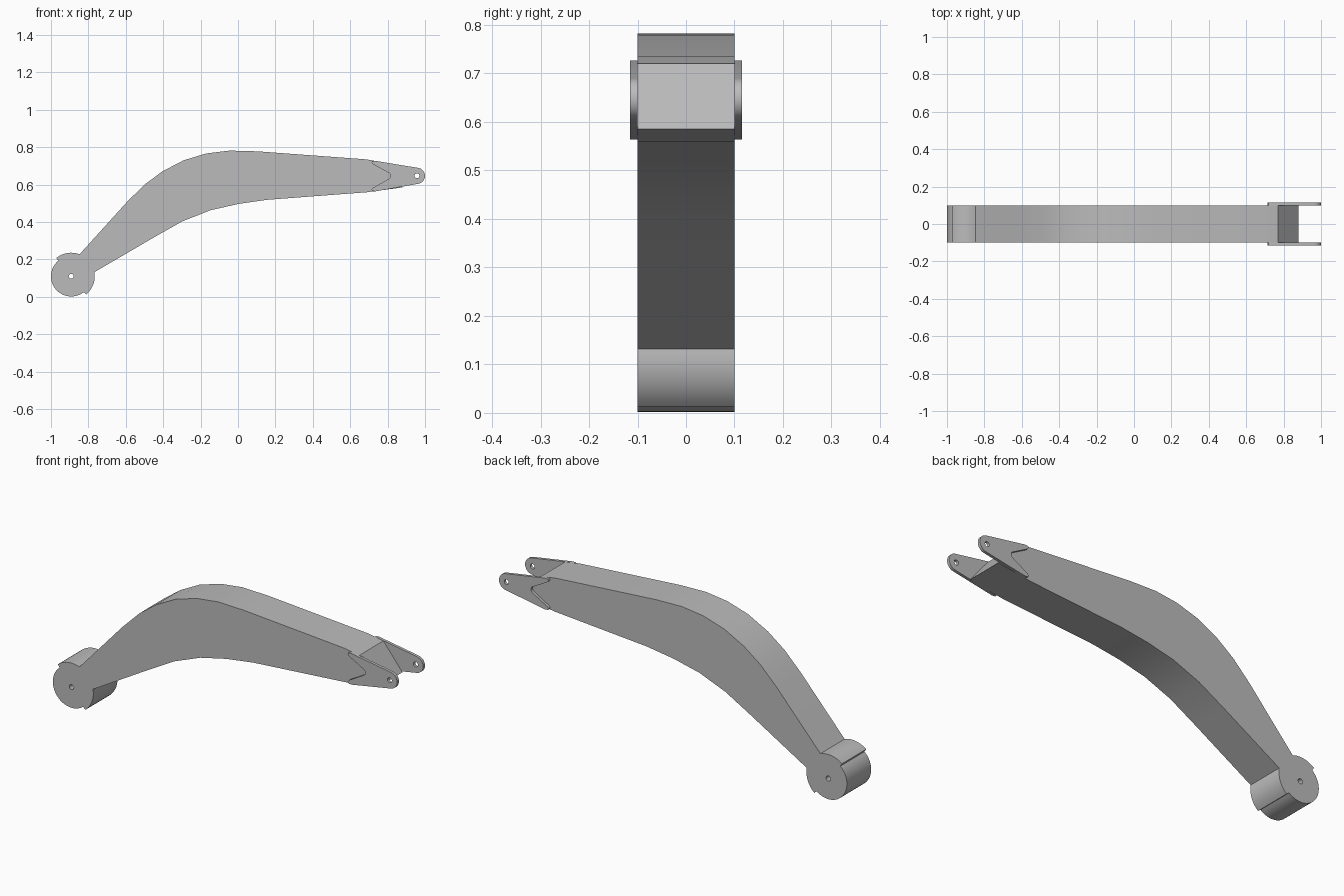
import bpy, bmesh
from math import radians, cos, sin

cube = bpy.data.objects.get("Cube")
if cube:
    bpy.data.objects.remove(cube, do_unlink=True)

grey = bpy.data.materials.new("plain grey")
grey.use_nodes = True
grey.diffuse_color = (0.5, 0.5, 0.5, 1)
grey.node_tree.nodes["Principled BSDF"].inputs["Base Color"].default_value = (0.5, 0.5, 0.5, 1)


def arc(cx, cz, r, start, end, steps):
    """Points along an arc, angles in degrees."""
    angles = [radians(start + (end - start) * i / steps) for i in range(steps + 1)]
    return [(cx + r * cos(a), cz + r * sin(a)) for a in angles]


def plate(name, loops, thickness, y):
    """Extrude side profiles (outline plus holes) across the width."""
    curve = bpy.data.curves.new(name, "CURVE")
    curve.dimensions = "2D"
    curve.fill_mode = "BOTH"
    curve.extrude = thickness / 2
    for loop in loops:
        spline = curve.splines.new("POLY")
        spline.points.add(len(loop) - 1)
        for point, (x, z) in zip(spline.points, loop):
            point.co = (x, z, 0, 1)
        spline.use_cyclic_u = True
    helper = bpy.data.objects.new(name + " profile", curve)
    bpy.context.collection.objects.link(helper)
    graph = bpy.context.evaluated_depsgraph_get()
    mesh = bpy.data.meshes.new_from_object(helper.evaluated_get(graph))
    bpy.data.objects.remove(helper, do_unlink=True)

    # Weld the caps to the walls and stand the profile upright
    bm = bmesh.new()
    bm.from_mesh(mesh)
    bmesh.ops.remove_doubles(bm, verts=bm.verts, dist=0.0001)
    for v in bm.verts:
        v.co = (v.co.x, y - v.co.z, v.co.y)
    bmesh.ops.recalc_face_normals(bm, faces=bm.faces)
    bm.to_mesh(mesh)
    bm.free()
    mesh.materials.clear()
    mesh.materials.append(grey)
    obj = bpy.data.objects.new(name, mesh)
    bpy.context.collection.objects.link(obj)
    bpy.ops.object.select_all(action="DESELECT")
    obj.select_set(True)
    bpy.context.view_layer.objects.active = obj
    bpy.ops.object.shade_smooth_by_angle(angle=radians(30))
    return obj


# Curved boom with a stepped pivot barrel at its lower end
px, pz = -0.892, 0.11
top = [(-0.596, 0.505), (-0.5, 0.6), (-0.404, 0.671), (-0.291, 0.73), (-0.168, 0.767),
       (-0.045, 0.782), (0.104, 0.778), (0.687, 0.735), (0.77, 0.72)]
under = [(0.88, 0.585), (0.687, 0.559), (0.158, 0.519), (0.003, 0.497), (-0.147, 0.463),
         (-0.297, 0.404), (-0.446, 0.32)]
barrel = (arc(px, pz, 0.126, 10, -50, 8)
          + arc(px, pz, 0.108, -52, -230, 24)
          + arc(px, pz, 0.126, -231, -291, 8))
pivot_hole = arc(px, pz, 0.013, 0, 345, 23)
plate("boom_arm", [top + under + barrel, pivot_hole], 0.2, 0)

# Pair of notched lugs at the upper end
tx, tz = 0.957, 0.647
lug = (arc(tx, tz, 0.043, 80, -80, 16)
       + [(0.735, 0.564), (0.718, 0.566), (0.714, 0.574), (0.72, 0.582)]
       + arc(0.798, 0.647, 0.018, -55, 55, 8)
       + [(0.72, 0.71), (0.714, 0.717), (0.718, 0.726), (0.735, 0.727)])
pin_hole = arc(tx, tz, 0.013, 0, 345, 23)
for side, y in (("left_lug", -0.1075), ("right_lug", 0.1075)):
    plate(side, [lug, pin_hole], 0.015, y)
